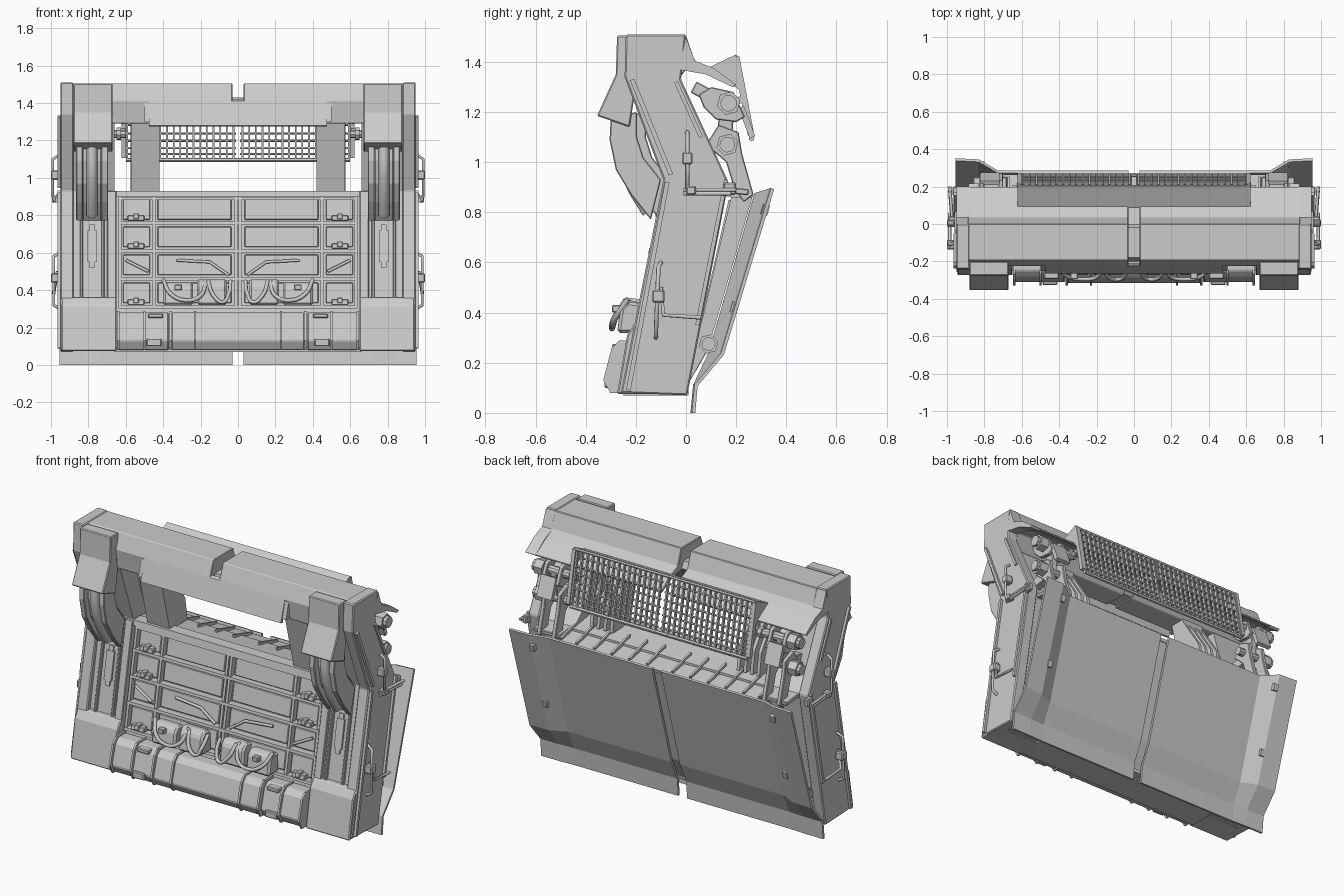
import bpy, bmesh, math
from mathutils import Vector


def finish(name, bm, mirror=True, bevel=0.0, solid=0.0):
    bmesh.ops.recalc_face_normals(bm, faces=bm.faces)
    me = bpy.data.meshes.new(name)
    bm.to_mesh(me)
    bm.free()
    ob = bpy.data.objects.new(name, me)
    bpy.context.collection.objects.link(ob)
    if solid:
        m = ob.modifiers.new("solid", 'SOLIDIFY')
        m.thickness, m.offset = solid, 0
    if bevel:
        m = ob.modifiers.new("bevel", 'BEVEL')
        m.width, m.segments, m.limit_method = bevel, 1, 'ANGLE'
    if mirror:
        ob.modifiers.new("mirror", 'MIRROR')
    return ob


# parts: list of (yz profile, x0, x1), each extruded along x
def prisms(name, parts, mirror=True, bevel=0.0):
    bm = bmesh.new()
    for prof, x0, x1 in parts:
        a = [bm.verts.new((x0, y, z)) for y, z in prof]
        b = [bm.verts.new((x1, y, z)) for y, z in prof]
        bm.faces.new(a)
        bm.faces.new(b[::-1])
        for i in range(len(a)):
            j = (i + 1) % len(a)
            bm.faces.new((a[i], b[i], b[j], a[j]))
    return finish(name, bm, mirror, bevel)


# raised rims around yz outlines on the outer side
def rims(name, outlines, x0=0.945, depth=0.022, width=0.013):
    bm = bmesh.new()
    for prof in outlines:
        f = bm.faces.new([bm.verts.new((x0, y, z)) for y, z in prof])
        ring = bmesh.ops.inset_region(bm, faces=[f], thickness=width, use_even_offset=True)['faces']
        bmesh.ops.delete(bm, geom=[f], context='FACES_ONLY')
        ext = bmesh.ops.extrude_face_region(bm, geom=ring)['geom']
        bmesh.ops.translate(bm, vec=(depth, 0, 0), verts=[v for v in ext if isinstance(v, bmesh.types.BMVert)])
    return finish(name, bm)


def tube(name, paths, r, smooth=False, cyclic=False, mirror=True):
    cu = bpy.data.curves.new(name, 'CURVE')
    cu.dimensions, cu.bevel_depth, cu.bevel_resolution, cu.resolution_u = '3D', r, 1, 5
    cu.use_fill_caps = True
    for pts in paths:
        s = cu.splines.new('BEZIER')
        s.bezier_points.add(len(pts) - 1)
        for bp, p in zip(s.bezier_points, pts):
            bp.co = p
            bp.handle_left_type = bp.handle_right_type = 'AUTO' if smooth else 'VECTOR'
        s.use_cyclic_u = cyclic
    tmp = bpy.data.objects.new(name + "_path", cu)
    bm = bmesh.new()
    me = bpy.data.meshes.new_from_object(tmp)
    bm.from_mesh(me)
    bpy.data.objects.remove(tmp)
    return finish(name, bm, mirror)


def front(z):                       # sloped front plane of the frame
    return -0.25 + 0.188 * (z - 0.08)


def slab(z0, z1, d0, d1):           # block following the front slope
    return [(front(z0) + d0, z0), (front(z1) + d0, z1), (front(z1) + d1, z1), (front(z0) + d1, z0)]


def rect(y0, y1, z0, z1):
    return [(y0, z0), (y1, z0), (y1, z1), (y0, z1)]


def ngon(y, z, r, n):
    return [(y + r * math.cos(2 * math.pi * (i + .25) / n), z + r * math.sin(2 * math.pi * (i + .25) / n)) for i in range(n)]


def strip(p, q, t):                 # thin bar between two yz points
    p, q = Vector(p), Vector(q)
    d = (q - p).normalized() * t
    n = Vector((-d.y, d.x))
    return [tuple(v) for v in (p + n, q + n, q - n, p - n)]


# Side frames and inner columns
side = [(-0.26, 0.08), (0.005, 0.07), (0.17, 0.92), (-0.02, 1.33), (0.0, 1.51), (-0.24, 1.51), (-0.245, 1.34), (-0.09, 0.93)]
prisms("side_frame", [(side, 0.88, 0.95)], bevel=0.006)
prisms("column_core", [([(-0.225, 0.08), (0.0, 0.08), (0.14, 0.9), (0.03, 1.0), (-0.08, 1.35), (-0.22, 1.35), (-0.07, 0.93)], 0.66, 0.89)])
prisms("column_rails", [(slab(0.08, 0.93, 0, 0.06), 0.65, 0.70), (slab(0.3, 0.93, 0.005, 0.06), 0.715, 0.73),
                        (slab(0.3, 0.93, 0.005, 0.06), 0.83, 0.845)], bevel=0.004)
prisms("column_foot", [([(-0.275, 0.075), (-0.1, 0.075), (-0.1, 0.36), (-0.205, 0.36), (-0.235, 0.31)], 0.65, 0.945)], bevel=0.006)
prisms("column_slot_plate", [(slab(0.55, 0.72, 0.01, 0.04), 0.755, 0.805), (slab(0.52, 0.75, 0.013, 0.04), 0.765, 0.795)])

# Top beam halves, with a groove at the centre, and its rear shell
beam = [(-0.19, 1.505), (0.0, 1.505), (0.035, 1.405), (0.10, 1.375), (0.2, 1.31), (0.19, 1.30), (0.08, 1.355), (0.0, 1.37), (-0.06, 1.29), (-0.21, 1.29), (-0.225, 1.41)]
prisms("top_beam", [(beam, 0.03, 0.89)], bevel=0.004)
prisms("rear_shell_wing", [([(0.0, 1.50), (0.035, 1.405), (0.11, 1.375), (0.2, 1.31), (0.185, 1.30), (0.08, 1.35), (-0.03, 1.37)], 0.88, 0.95)])
prisms("beam_core", [([(-0.18, 1.42), (-0.02, 1.42), (0.0, 1.38), (-0.06, 1.3), (-0.2, 1.3)], -0.04, 0.04)], mirror=False)
prisms("front_visor", [([(-0.21, 1.42), (-0.225, 1.41), (-0.265, 1.28), (-0.245, 1.275)], 0, 0.475),
                       ([(-0.2, 1.41), (-0.225, 1.40), (-0.25, 1.3), (-0.19, 1.3)], 0.475, 0.5)])

# Front caps with curved arms below
prisms("arm_cap", [([(-0.275, 1.505), (-0.28, 1.35), (-0.355, 1.185), (-0.225, 1.14), (-0.2, 1.3), (-0.2, 1.505)], 0.67, 0.88)], bevel=0.005)
arm = [(-0.3, 1.18), (-0.305, 1.09), (-0.28, 0.97), (-0.22, 0.87), (-0.14, 0.77), (-0.1, 0.93), (-0.17, 1.02), (-0.195, 1.1), (-0.195, 1.2)]
prisms("curved_arm", [(arm, 0.695, 0.73), (arm, 0.83, 0.865),
                      ([(y + 0.035, z) for y, z in arm], 0.73, 0.83)], bevel=0.004)
tube("arm_piston", [[(0.78, -0.27, 1.18), (0.78, -0.265, 1.05), (0.78, -0.22, 0.92), (0.78, -0.15, 0.8)]], 0.03, True)

# Storage body between the columns
prisms("storage_body", [([(front(0.1) + 0.055, 0.08), (0.0, 0.08), (0.15, 0.86), (0.15, 0.9), (front(0.93) + 0.055, 0.93)], -0.66, 0.66)], mirror=False)
parts = [(slab(z - 0.008, z + 0.008, 0.015, 0.07), 0, 0.64) for z in (0.31, 0.46, 0.61, 0.76, 0.89)]
parts += [(slab(0.31, 0.93, 0.02, 0.07), x - 0.008, x + 0.008) for x in (0.012, 0.45, 0.632)]
parts.append((slab(0.90, 0.93, 0.01, 0.08), 0, 0.65))
prisms("shelf_dividers", parts)
prisms("drawer_fronts", [(slab(z0 + 0.02, z0 + 0.13, 0.035, 0.07), x0, x1) for z0 in (0.31, 0.46, 0.61, 0.755)
                         for x0, x1 in ((0.035, 0.43), (0.47, 0.615))], bevel=0.004)
prisms("drawer_latches", [(slab(z, z + 0.03, 0.005, 0.06), 0.50, 0.59) for z in (0.32, 0.62, 0.77)] +
       [(slab(z + 0.01, z + 0.04, -0.005, 0.06), 0.53, 0.56) for z in (0.32, 0.62, 0.77)], bevel=0.004)
tube("shelf_creases", [[(0.6, front(.56) + .025, .56), (0.48, front(.5) + .02, .5)],
                       [(0.33, front(.55) + .03, .56), (0.15, front(.53) + .02, .55), (0.05, front(.48) + .025, .48)]], 0.009)

# Pouches with drooping straps
pouch = [(-0.275, 0.32), (-0.17, 0.32), (-0.17, 0.45), (-0.23, 0.46), (-0.26, 0.43)]
prisms("pouches", [(pouch, 0.06, 0.22), ([(y, z * 0.9 + .03) for y, z in pouch], 0.24, 0.40)], bevel=0.012)
tube("pouch_straps", [[(0.40, -0.23, 0.455), (0.36, -0.28, 0.38), (0.28, -0.295, 0.345), (0.20, -0.285, 0.37), (0.17, -0.23, 0.455)],
                      [(0.16, -0.24, 0.45), (0.13, -0.29, 0.37), (0.08, -0.295, 0.335), (0.05, -0.28, 0.38), (0.04, -0.23, 0.45)]], 0.011, True)
for s in (-1, 1):
    prisms("pouch_buckle", [(rect(-0.295, -0.26, 0.40, 0.43), s * 0.30, s * 0.34)], mirror=False, bevel=0.004)

# Lower front storage box
box = [(-0.29, 0.08), (-0.318, 0.13), (-0.285, 0.25), (-0.255, 0.28), (-0.18, 0.28), (-0.18, 0.08)]
prisms("lower_box", [(box, -0.355, 0.355)], mirror=False, bevel=0.006)
prisms("lower_side_box", [([(y + 0.005, z) for y, z in box], 0.37, 0.64)], bevel=0.006)
rib = [(y - 0.012 if y < -0.2 else y, z + (0.008 if z > 0.2 else 0)) for y, z in box]
prisms("lower_box_ribs", [(rib, x - 0.006, x + 0.006) for x in (0.23, 0.36, 0.5, 0.64)])
prisms("lower_box_latches", [(rect(-0.325, -0.27, 0.1, 0.14), 0.41, 0.49), (rect(-0.295, -0.24, 0.25, 0.275), 0.40, 0.48)], bevel=0.005)

# Ribbed supports in the window opening
fin = [(-0.06, 0.92), (0.05, 0.92), (-0.06, 1.31), (-0.16, 1.31)]
prisms("window_support", [(fin, 0.42, 0.57)])
prisms("window_support_fins", [([(0.03, 0.92), (0.11, 0.92), (0.09, 1.06), (-0.07, 1.3)], x, x + 0.02) for x in (0.42, 0.465, 0.51, 0.555)])

# Side rims, rails and latches
def bay(z):
    return [(-0.055, z), (0.04 + (z - 0.34) * 0.14, z), (0.055 + (z - 0.34) * 0.14, z + 0.125), (-0.055, z + 0.125)]


rims("side_bay_rims", [bay(z) for z in (0.335, 0.48, 0.63, 0.785)] +
     [[(-0.2, 1.36), (-0.18, 1.34), (-0.08, 1.34), (-0.04, 1.38), (-0.05, 1.475), (-0.21, 1.475)],
      [(-0.05, 0.95), (0.115, 0.95), (0.035, 1.13), (-0.05, 1.13)],
      [(-0.2, 0.1), (-0.09, 0.1), (-0.09, 0.31), (-0.165, 0.31)]])
prisms("side_edge_rail", [(strip((-0.23, 0.09), (-0.075, 0.92), 0.009), 0.94, 0.965), (strip((0.045, 0.35), (0.16, 0.93), 0.008), 0.94, 0.965),
                          (strip((-0.06, 0.95), (-0.215, 1.33), 0.009), 0.94, 0.965), (strip((0.06, 1.1), (-0.04, 1.32), 0.008), 0.94, 0.96)])
tube("side_latch_bars", [[(0.96, 0.005, 1.12), (0.99, 0.005, 1.1), (0.99, 0.005, 0.9), (0.96, 0.03, 0.89)],
                         [(0.97, -0.01, 0.89), (0.985, 0.2, 0.89)], [(0.97, -0.01, 0.875), (0.985, 0.18, 0.875)],
                         [(0.95, -0.1, 0.6), (0.985, -0.11, 0.58), (0.985, -0.12, 0.32), (0.95, -0.12, 0.3)],
                         [(0.965, -0.1, 0.5), (0.985, -0.09, 0.39), (0.985, 0.06, 0.38)]], 0.009)
prisms("side_latch_blocks", [(rect(-0.015, 0.025, 0.99, 1.04), 0.95, 1.0), (rect(-0.135, -0.085, 0.44, 0.49), 0.95, 1.0),
                             (rect(0.0, 0.04, 0.87, 0.905), 0.95, 0.995), (rect(0.15, 0.2, 0.87, 0.92), 0.94, 0.97)], bevel=0.006)

# Rear hinge links and bolts
link_a = [(0.05, 1.27), (0.1, 1.3), (0.19, 1.28), (0.235, 1.18), (0.2, 1.16), (0.12, 1.17), (0.07, 1.22)]
link_b = [(0.08, 1.07), (0.13, 1.15), (0.21, 1.12), (0.225, 1.03), (0.27, 0.87), (0.23, 0.84), (0.19, 0.9), (0.16, 1.0)]
prisms("hinge_links", [(p, x, x + 0.025) for p in (link_a, link_b) for x in (0.70, 0.80)] +
       [(strip((0.165, 1.24), (0.15, 1.05), 0.03), 0.745, 0.785), (strip((0.03, 1.3), (0.16, 1.23), 0.025), 0.74, 0.79),
        (strip((0.0, 1.05), (0.16, 1.07), 0.03), 0.74, 0.79), (strip((0.05, 0.9), (0.25, 0.88), 0.012), 0.68, 0.86)], bevel=0.004)
prisms("hinge_bolts", [b for y, z, r in ((0.17, 1.235, 0.048), (0.165, 1.07, 0.045), (0.09, 0.275, 0.04))
                       for b in ((ngon(y, z, r, 6), 0.83, 0.885), (ngon(y, z, r * 0.7, 10), 0.885, 0.905), (ngon(y, z, r * 0.55, 10), 0.66, 0.83))])
prisms("hinge_tab", [(strip((0.22, 1.22), (0.265, 1.10), 0.012), 0.72, 0.82)])

# Tilted rear grille with a solid hood strip
def g(t, off=0.0):
    return (0.2 + 0.062 * t + off, 1.42 - 0.325 * t + off * 0.2)


prisms("grille_slats", [(strip(g(0.03), g(0.98), 0.009), x, x + 0.009) for x in [0.02 + 0.0355 * i for i in range(17)]])
prisms("grille_rods", [(ngon(*g(t), 0.006, 6), 0.01, 0.615) for t in (0.12, 0.28, 0.42, 0.56, 0.68, 0.8, 0.9)])
prisms("grille_frame", [(strip(g(0), g(0.96), 0.013), 0.60, 0.622), (ngon(*g(1), 0.011, 6), 0.0, 0.6), (ngon(*g(0), 0.009, 6), 0.0, 0.61)])
prisms("grille_hood", [([(0.085, 1.375), (0.2, 1.43), (0.2, 1.415), (0.09, 1.362)], -0.62, 0.62)], mirror=False)
prisms("grille_cheek", [([(0.085, 1.375), (0.2, 1.425), (0.225, 1.28)], 0.612, 0.622)])
prisms("grille_pivot", [(ngon(0.175, 1.235, 0.022, 8), 0.6, 0.7), (ngon(0.175, 1.235, 0.034, 8), 0.625, 0.65),
                        (strip((0.175, 1.235), (0.22, 1.25), 0.014), 0.605, 0.625)])

# Folded rear plates with flared outer edges
inner = [(0.025, 0.0), (0.035, 0.11), (0.095, 0.235), (0.28, 0.875)]
outer = [(0.03, 0.0), (0.04, 0.11), (0.145, 0.235), (0.345, 0.895)]
bm = bmesh.new()
cols = []
for x, k in ((0.03, 0), (0.73, 0), (0.83, 0.9), (0.955, 1)):
    cols.append([bm.verts.new((x, a[0] + (b[0] - a[0]) * k, a[1] + (b[1] - a[1]) * k)) for a, b in zip(inner, outer)])
for a, b in zip(cols, cols[1:]):
    for i in range(3):
        bm.faces.new((a[i], b[i], b[i + 1], a[i + 1]))
finish("rear_plate", bm, solid=0.014)
prisms("rear_plate_backing", [([(0.0, 0.1), (0.09, 0.26), (0.265, 0.86), (0.18, 0.86)], 0.05, 0.7)])
prisms("rear_seam_strip", [([(0.0, 0.1), (0.085, 0.245), (0.255, 0.85), (0.17, 0.85)], -0.06, 0.06)], mirror=False)
prisms("rear_plate_pads", [(strip((0.322, 0.83), (0.31, 0.79), 0.014), 0.8, 0.83), (strip((0.2, 0.44), (0.188, 0.40), 0.014), 0.8, 0.83)])
prisms("rear_ledge", [([(0.08, 0.9), (0.08, 0.88), (0.26, 0.845), (0.265, 0.865)], 0.0, 0.68)] +
       [([(0.08, 0.93), (0.08, 0.88), (0.25, 0.86), (0.255, 0.88)], x, x + 0.012) for x in (0.08, 0.2, 0.32, 0.44, 0.56, 0.665)])
prisms("floor_sill", [(rect(-0.25, 0.01, 0.07, 0.095), -0.66, 0.66)], mirror=False)
